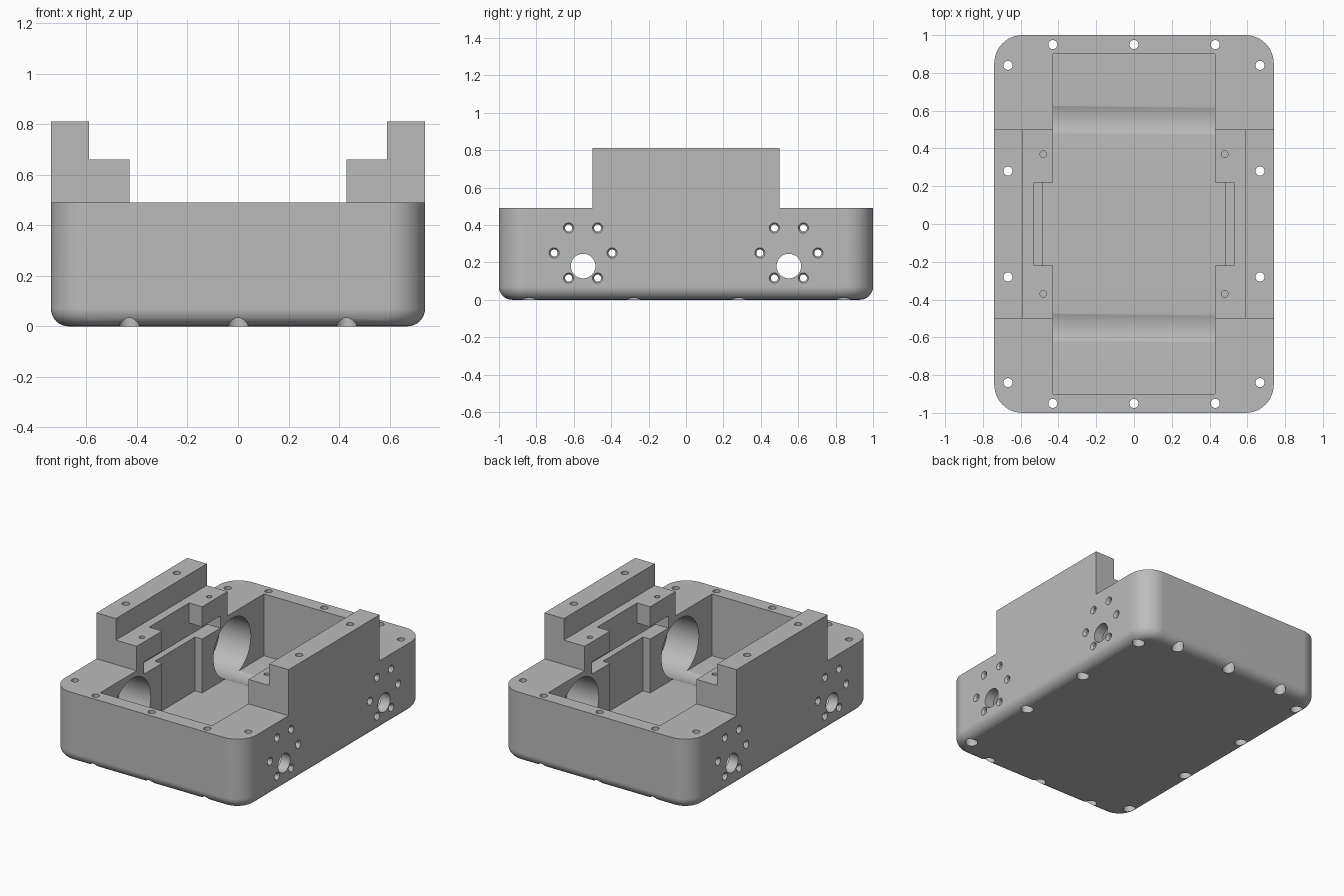
import bpy, bmesh, math
from mathutils import Matrix, Vector

cube = bpy.data.objects.get("Cube")
if cube:
    bpy.data.objects.remove(cube, do_unlink=True)

SIDES = (-1, 1)
FLOOR, RIM, LEDGE, TOP = 0.06, 0.49, 0.66, 0.81

grey = bpy.data.materials.new("machined grey")
grey.use_nodes = True
grey.diffuse_color = (0.5, 0.5, 0.5, 1)
grey.node_tree.nodes["Principled BSDF"].inputs["Base Color"].default_value = (0.5, 0.5, 0.5, 1)


def add_box(bm, x, y, z):
    """Box from three (low, high) ranges."""
    spans = (x, y, z)
    size = Matrix.Diagonal([hi - lo for lo, hi in spans] + [1])
    centre = Vector([(lo + hi) / 2 for lo, hi in spans])
    bmesh.ops.create_cube(bm, size=1, matrix=Matrix.Translation(centre) @ size)


def add_rod(bm, start, end, r1, r2=None, sides=32):
    """Cylinder or cone between two points."""
    start, end = Vector(start), Vector(end)
    axis = end - start
    turn = axis.to_track_quat("Z", "Y").to_matrix().to_4x4()
    bmesh.ops.create_cone(bm, cap_ends=True, segments=sides, radius1=r1,
                          radius2=r1 if r2 is None else r2, depth=axis.length,
                          matrix=Matrix.Translation((start + end) / 2) @ turn)


def to_object(bm, name):
    bmesh.ops.recalc_face_normals(bm, faces=bm.faces)
    mesh = bpy.data.meshes.new(name)
    bm.to_mesh(mesh)
    bm.free()
    obj = bpy.data.objects.new(name, mesh)
    bpy.context.collection.objects.link(obj)
    return obj


def apply_modifiers(obj):
    graph = bpy.context.evaluated_depsgraph_get()
    old = obj.data
    obj.data = bpy.data.meshes.new_from_object(obj.evaluated_get(graph))
    obj.modifiers.clear()
    bpy.data.meshes.remove(old)


def carve(obj, build):
    """Subtract the shapes that build() adds to a bmesh."""
    bm = bmesh.new()
    build(bm)
    cutter = to_object(bm, "cutter")
    cutter.hide_render = True
    mod = obj.modifiers.new("cut", "BOOLEAN")
    mod.operation, mod.solver, mod.object = "DIFFERENCE", "EXACT", cutter
    apply_modifiers(obj)
    bpy.data.objects.remove(cutter, do_unlink=True)


# Solid block with rounded corners and a rounded bottom edge
bm = bmesh.new()
add_box(bm, (-0.74, 0.74), (-1, 1), (0, TOP))
upright = [e for e in bm.edges if abs(e.verts[0].co.z - e.verts[1].co.z) > 0.1]
bmesh.ops.bevel(bm, geom=upright, offset=0.15, segments=12, profile=0.5, affect="EDGES")
under = [e for e in bm.edges if max(v.co.z for v in e.verts) < 0.001]
bmesh.ops.bevel(bm, geom=under, offset=0.07, segments=8, profile=0.5, affect="EDGES")
housing = to_object(bm, "gearbox_housing")
housing.data.materials.append(grey)


# Low ends, leaving a raised rail on each side
def low_ends(bm):
    for s in SIDES:
        add_box(bm, sorted((-1, 1)), sorted((0.5 * s, 1.2 * s)), (RIM, 1))


carve(housing, low_ends)
# Stepped ledge, main cavity, rail notches, plate slot and deep side pockets
for x, y, low, high in (
    (0.59, 0.7, LEDGE, 1),
    (0.43, 0.9, FLOOR, 1.1),
    (0.53, 0.22, RIM, 1.2),
    (0.53, 0.42, 0.435, 0.52),
    (0.485, 0.22, FLOOR, 0.5),
):
    carve(housing, lambda bm: add_box(bm, (-x, x), (-y, y), (low, high)))


# Large bores inside the side walls
def bores(bm):
    for s in SIDES:
        add_rod(bm, (-0.67, 0.55 * s, 0.25), (0.67, 0.55 * s, 0.25), 0.205, sides=64)


carve(housing, bores)


# Off-centre shaft hole and ring of six screw holes for each bore
def ring_points():
    for s in SIDES:
        for k in range(6):
            a = k * math.pi / 3
            yield 0.55 * s + 0.155 * math.cos(a), 0.25 + 0.155 * math.sin(a)


def wall_holes(bm):
    for s in SIDES:
        add_rod(bm, (-1, 0.55 * s, 0.18), (1, 0.55 * s, 0.18), 0.066)
    for y, z in ring_points():
        add_rod(bm, (-1, y, z), (1, y, z), 0.019, sides=20)


def wall_countersinks(bm):
    for y, z in ring_points():
        for s in SIDES:
            add_rod(bm, (0.75 * s, y, z), (0.725 * s, y, z), 0.034, 0.018, sides=20)


carve(housing, wall_holes)
carve(housing, wall_countersinks)

# Vertical cover screw holes with head recesses underneath
screws = [(x, 0.95 * s) for x in (-0.43, 0, 0.43) for s in SIDES]
screws += [(0.667 * sx, y * sy) for y in (0.28, 0.84) for sx in SIDES for sy in SIDES]


def cover_holes(bm):
    for x, y in screws:
        add_rod(bm, (x, y, -0.1), (x, y, 1), 0.024, sides=24)


def head_recesses(bm):
    for x, y in screws:
        add_rod(bm, (x, y, -0.1), (x, y, 0.08), 0.04)


# Small clamp holes in the ledges
def clamp_holes(bm):
    for sx in SIDES:
        for sy in SIDES:
            add_rod(bm, (0.48 * sx, 0.37 * sy, 0.48), (0.48 * sx, 0.37 * sy, 0.9), 0.018, sides=20)


for build in (cover_holes, head_recesses, clamp_holes):
    carve(housing, build)

# Smooth rounds with crisp flat faces
bpy.ops.object.select_all(action="DESELECT")
housing.select_set(True)
bpy.context.view_layer.objects.active = housing
bpy.ops.object.shade_smooth_by_angle(angle=math.radians(30))
weighted = housing.modifiers.new("weighted_normals", "WEIGHTED_NORMAL")
weighted.keep_sharp = True
